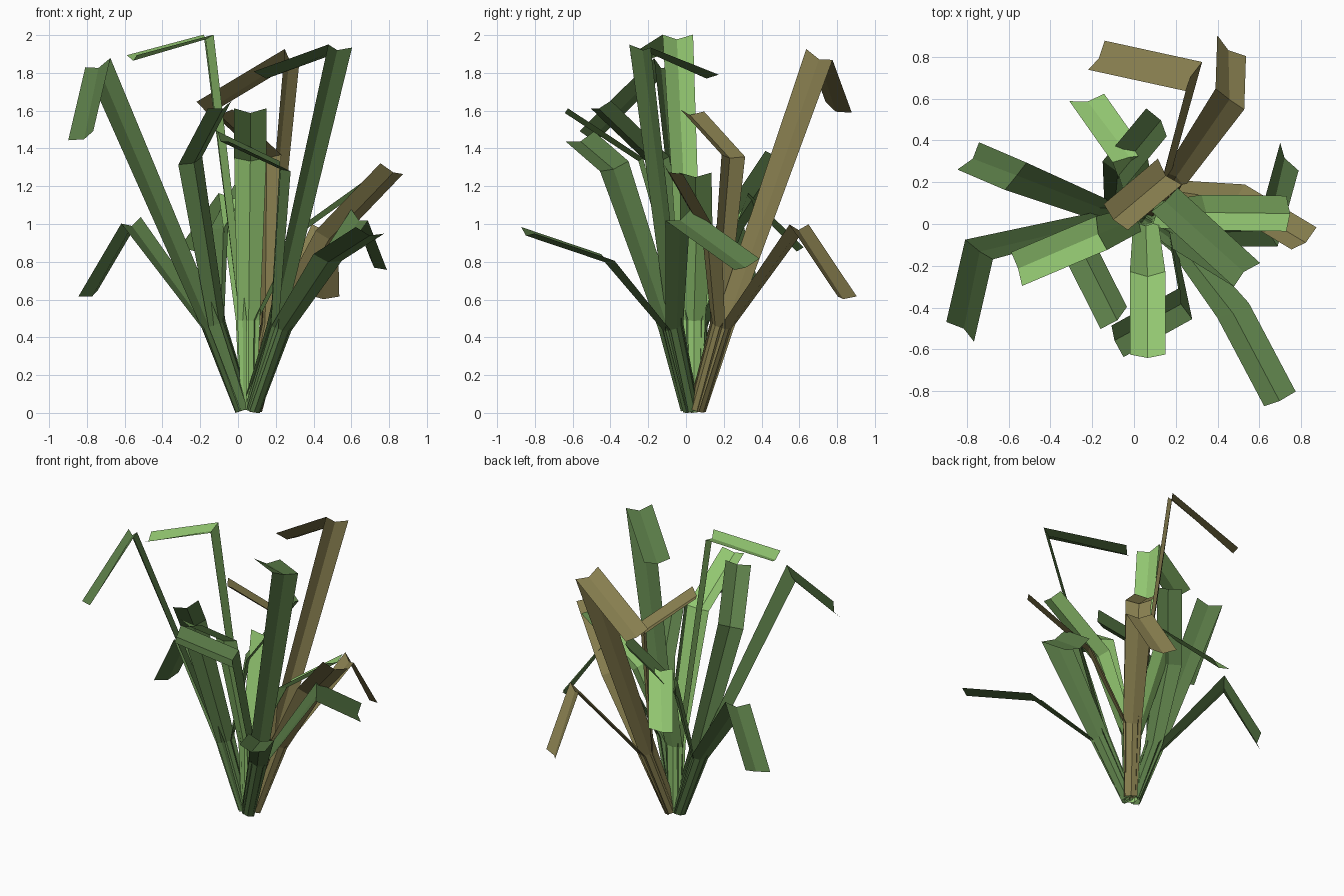
import bpy
from math import radians
from mathutils import Matrix, Vector as V

if "Cube" in bpy.data.objects:
    bpy.data.objects.remove(bpy.data.objects["Cube"])


def material(name, col):
    m = bpy.data.materials.new(name)
    m.diffuse_color = (*col, 1)
    m.use_nodes = True
    m.node_tree.nodes["Principled BSDF"].inputs["Base Color"].default_value = m.diffuse_color
    return m


GREEN = material("leaf_green", (0.105, 0.205, 0.065))
LIGHT = material("young_leaf_green", (0.29, 0.57, 0.165))
BROWN = material("dry_leaf_brown", (0.25, 0.215, 0.08))

# one upright clump, root at the origin: bend, tip, edge direction per blade
BLADES = {
    "tall_blade": ((-.215, -.085, 1.98), (-.615, -.255, 1.87), -72),
    "front_blade": ((.01, -.275, 1.33), (.01, -.67, 1.59), 0),
    "right_blade": ((.275, .015, .96), (.68, .01, 1.25), 90),
    "back_blade": ((-.075, .275, 1.14), (-.28, .56, .855), 12),
}


def blade(name, bend, tip, edge, mat, place):
    """Folded blade: three points across, creased down the centre."""
    side = Matrix.Rotation(radians(edge), 3, 'Z') @ V((1, 0, 0))
    bend, tip = V(bend), V(tip)
    out = V((bend.x, bend.y, 0)).normalized()
    pts = [out * 0.03, out * 0.035 + V((0, 0, .475)), bend, tip]
    segs = [(b - a).normalized() for a, b in zip(pts, pts[1:])]
    normals = [s.cross(side).normalized() for s in segs]
    if normals[2].z > 0:                       # crease hangs down at the tip
        normals = [-n for n in normals]
    rings = [normals[0], (normals[0] + normals[1]).normalized(),
             (normals[1] + normals[2]).normalized(), normals[2]]
    verts = []
    for p, n, half, d in zip(pts, rings, (.04, .06, .085, .085), (.015, .02, .03, .03)):
        verts += [p - side * half - n * d * .3, p + n * d * .7, p + side * half - n * d * .3]
    faces = [(a, a + 1, a + 4, a + 3) for a in (0, 1, 3, 4, 6, 7)]
    me = bpy.data.meshes.new(name)
    me.from_pydata([place @ v for v in verts], [], faces)
    me.materials.append(mat)
    bpy.context.collection.objects.link(bpy.data.objects.new(name, me))


def clump(name, x, y, spin, lean, toward, mat, **droop):
    """Copy of the clump, spun about z, leaned toward a compass angle, some tips drooping."""
    axis = Matrix.Rotation(radians(toward), 3, 'Z') @ V((0, 1, 0))
    place = (Matrix.Translation((x, y, .015)) @ Matrix.Rotation(radians(lean), 4, axis)
             @ Matrix.Rotation(radians(spin), 4, 'Z'))
    for part, (bend, tip, edge) in BLADES.items():
        low = V(tip) - V((0, 0, droop.get(part, 0)))
        blade(f"{name}_{part}", bend, low, edge, mat, place)


clump("centre", .055, .04, 0, 0, 0, LIGHT)
clump("left", .03, .04, 38, 19.5, 177, GREEN, tall_blade=.23, front_blade=.04)
clump("right", .07, .02, -67, 22, -34, GREEN, tall_blade=.22, front_blade=.18)
clump("dry", .08, .06, -48, 20, 53, BROWN, tall_blade=.22, front_blade=.15, right_blade=-.06)
